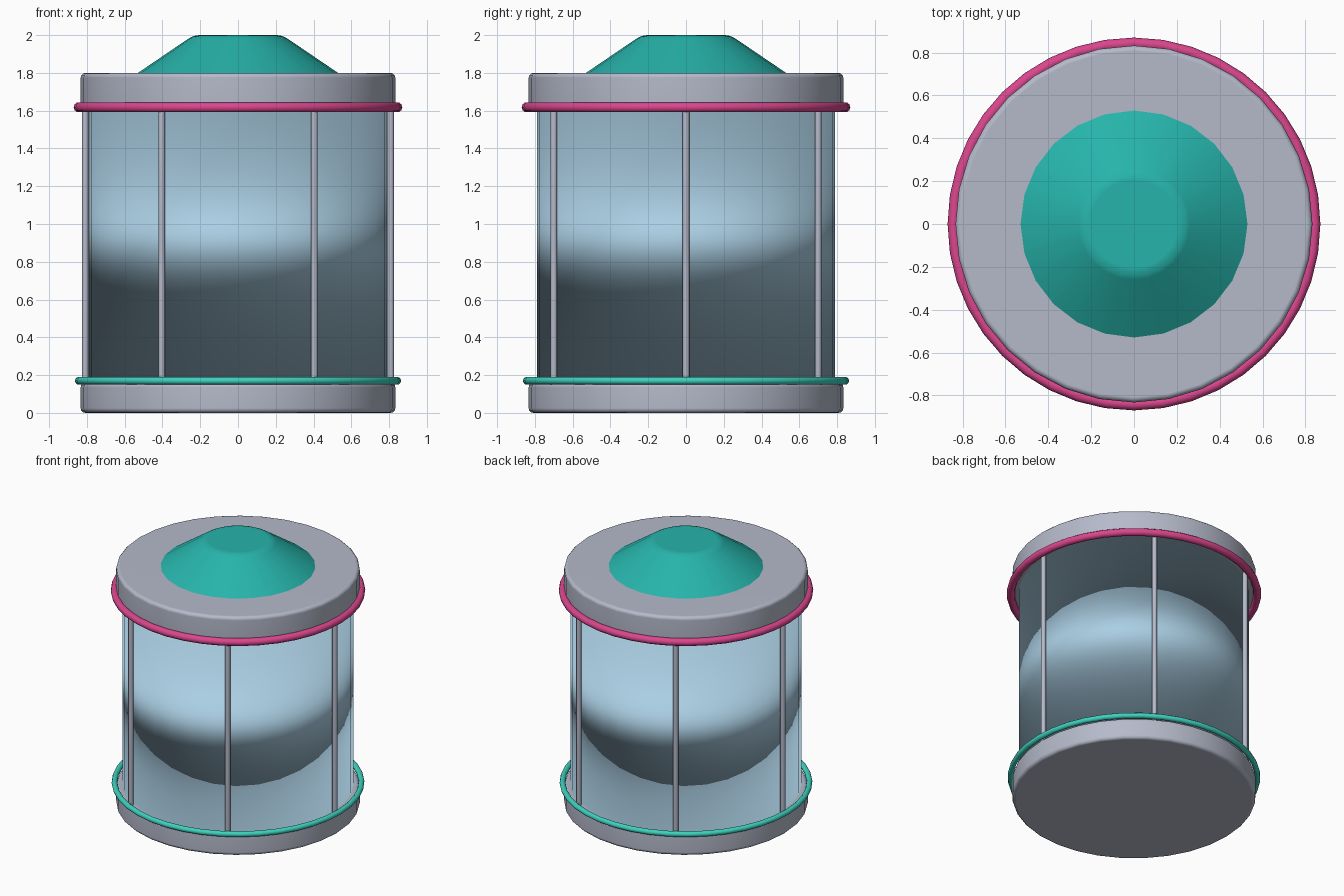
import bpy, bmesh, math
from mathutils import Matrix

if "Cube" in bpy.data.objects:
    bpy.data.objects.remove(bpy.data.objects["Cube"])


def material(name, r, g, b):
    lin = [((c / 255 + 0.055) / 1.055) ** 2.4 for c in (r, g, b)]
    m = bpy.data.materials.new(name)
    m.diffuse_color = (*lin, 1)
    m.use_nodes = True
    m.node_tree.nodes["Principled BSDF"].inputs["Base Color"].default_value = m.diffuse_color
    return m


GREY = material("light grey", 181, 186, 202)
TEAL = material("teal", 38, 180, 171)
PINK = material("pink", 219, 70, 142)
TURQUOISE = material("turquoise", 62, 209, 190)
GLASS = material("pale blue glass", 170, 206, 227)


def finish(obj, mat, bevel=0):
    obj.data.materials.append(mat)
    for p in obj.data.polygons:
        p.use_smooth = True
    if bevel:
        b = obj.modifiers.new("bevel", 'BEVEL')
        b.width = bevel
        b.segments = 3
        b.limit_method = 'ANGLE'
        b.angle_limit = math.radians(25)
    w = obj.modifiers.new("weighted normals", 'WEIGHTED_NORMAL')
    w.mode = 'FACE_AREA'
    w.keep_sharp = False
    return obj


def cylinder(name, mat, r1, r2, z0, z1, sides, x=0, y=0, bevel=0):
    bm = bmesh.new()
    bmesh.ops.create_cone(bm, cap_ends=True, segments=sides, radius1=r1,
                          radius2=r2, depth=z1 - z0,
                          matrix=Matrix.Translation((x, y, (z0 + z1) / 2)))
    me = bpy.data.meshes.new(name)
    bm.to_mesh(me)
    bm.free()
    obj = bpy.data.objects.new(name, me)
    bpy.context.collection.objects.link(obj)
    return finish(obj, mat, bevel)


def ring(name, mat, major, minor, z):
    bpy.ops.mesh.primitive_torus_add(location=(0, 0, z), major_radius=major,
                                     minor_radius=minor, major_segments=40,
                                     minor_segments=10)
    obj = bpy.context.object
    obj.name = name
    return finish(obj, mat)


# End plates with rounded rims
cylinder("base", GREY, 0.833, 0.833, 0, 0.16, 32, bevel=0.025)
cylinder("top_cap", GREY, 0.833, 0.833, 1.62, 1.8, 32, bevel=0.025)

# Glass drum, shaded softly right over its hidden ends
cylinder("glass_drum", GLASS, 0.79, 0.79, 0.14, 1.66, 32)

# Low cone on the lid
cylinder("lid_cone", TEAL, 0.618, 0.235, 1.74, 2.0, 24, bevel=0.03)

# Trim rings
ring("lower_ring", TURQUOISE, 0.844, 0.02, 0.17)
ring("upper_ring", PINK, 0.843, 0.027, 1.618)

# Six upright rods around the glass
for i in range(6):
    a = i * math.pi / 3
    cylinder(f"rod_{i + 1}", GREY, 0.018, 0.018, 0.13, 1.66, 12,
             0.808 * math.cos(a), 0.808 * math.sin(a))
